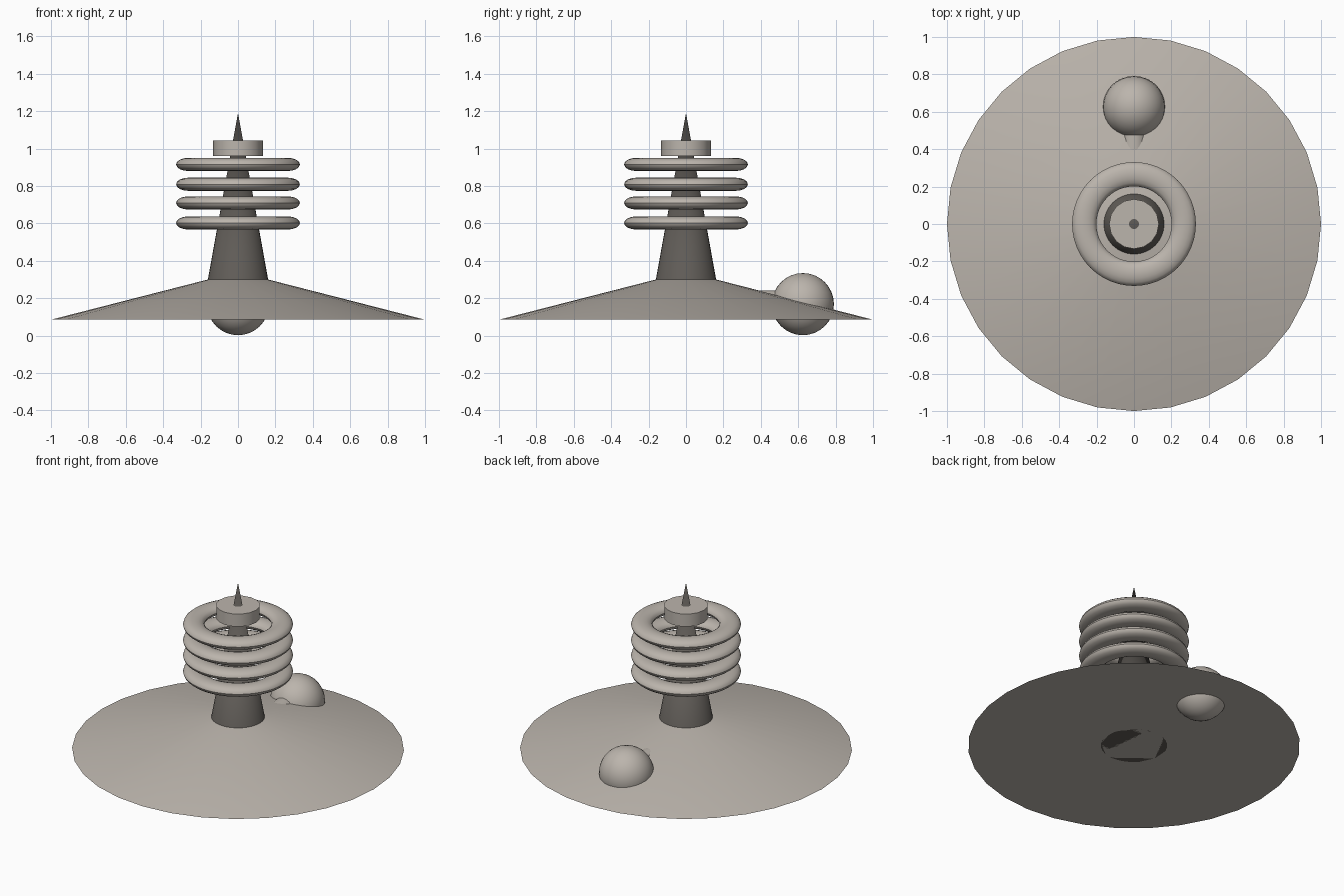
import bpy, math

if "Cube" in bpy.data.objects:
    bpy.data.objects.remove(bpy.data.objects["Cube"])


def material(name, rgb):
    m = bpy.data.materials.new(name)
    m.diffuse_color = (*rgb, 1.0)
    m.use_nodes = True
    m.node_tree.nodes["Principled BSDF"].inputs["Base Color"].default_value = m.diffuse_color
    return m


light = material("warm_light_grey", (0.50, 0.46, 0.415))
dark = material("dark_grey", (0.115, 0.105, 0.094))


def finish(name, mat):
    ob = bpy.context.object
    ob.name = name
    ob.data.materials.append(mat)
    bpy.ops.object.transform_apply(location=False, rotation=True, scale=True)
    bpy.ops.object.shade_smooth_by_angle(angle=math.radians(35))
    return ob


def cone(name, mat, r1, r2, z1, z2, sides):
    bpy.ops.mesh.primitive_cone_add(vertices=sides, radius1=r1, radius2=r2,
                                    depth=z2 - z1, location=(0, 0, (z1 + z2) / 2))
    return finish(name, mat)


# Wide shallow conical base, closed underneath
cone("base_disc", light, 1.0, 0.16, 0.085, 0.30, 32)

# Tapering spire through the rings, ending in a point
cone("spire", dark, 0.2, 0.0, 0.085, 1.19, 32)

# Collar near the top of the spire
cone("top_collar", light, 0.133, 0.133, 0.96, 1.043, 16)

# Four flattened floating rings
for i, z in enumerate((0.602, 0.709, 0.809, 0.915)):
    bpy.ops.mesh.primitive_torus_add(major_segments=48, minor_segments=16,
                                     major_radius=0.266, minor_radius=0.065,
                                     location=(0, 0, z))
    bpy.context.object.scale = (1, 1, 0.54)
    finish(f"ring_{i + 1}", light)

# Ball pod set into the rear of the base
bpy.ops.mesh.primitive_uv_sphere_add(segments=32, ring_count=16, radius=0.166,
                                     location=(0, 0.625, 0.168))
finish("rear_pod", light)

# Short tube joining the pod to the base
bpy.ops.mesh.primitive_cylinder_add(vertices=32, radius=0.072, depth=0.4,
                                    location=(0, 0.4, 0.168),
                                    rotation=(math.pi / 2, 0, 0))
finish("pod_tube", light)
